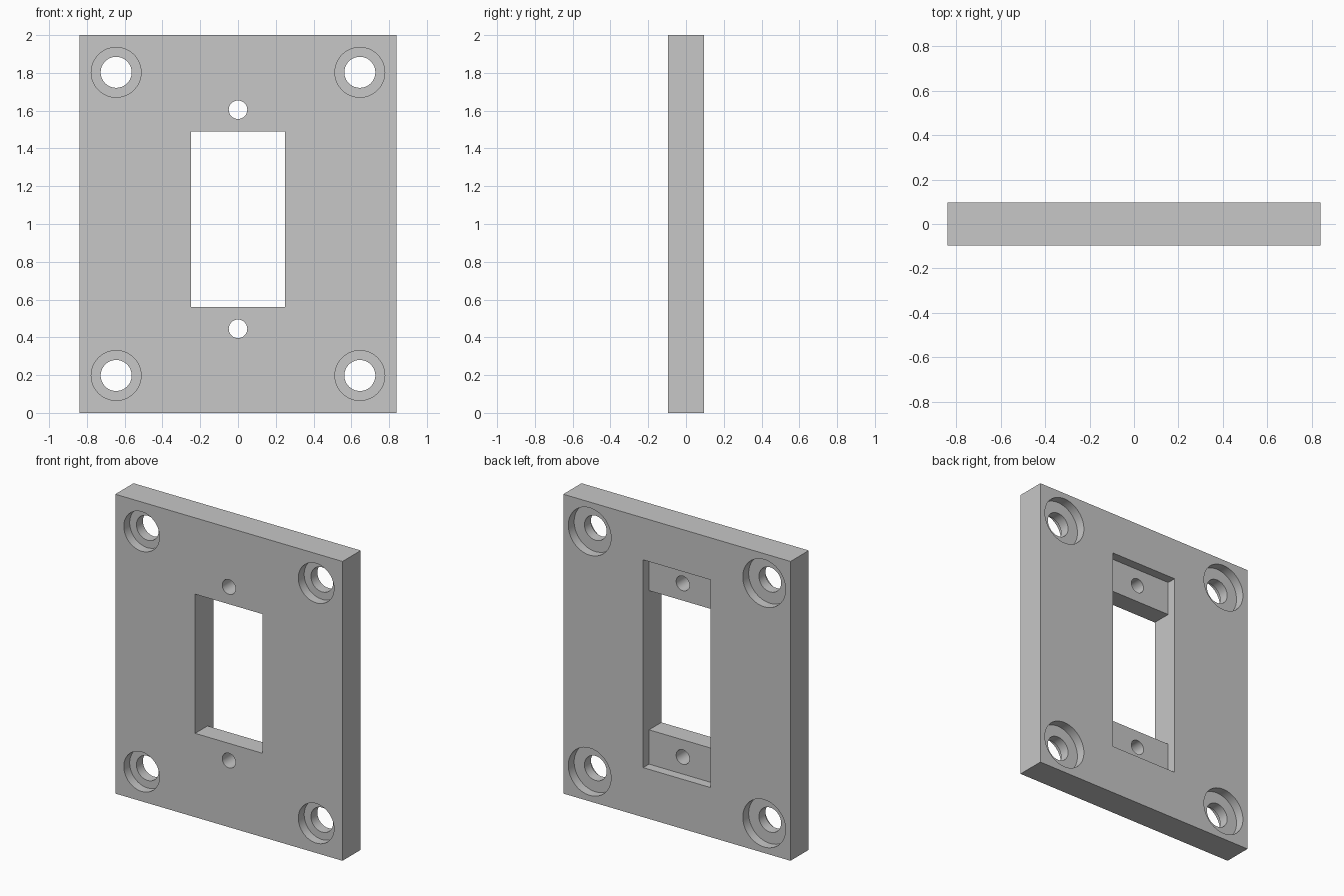
import bpy
from math import pi

if "Cube" in bpy.data.objects:
    bpy.data.objects.remove(bpy.data.objects["Cube"], do_unlink=True)

HALF_T = 0.096          # half plate thickness
STEP = 0.062            # depth of every recess
WINDOW_Z = 1.025        # middle of the window

# Plain grey material
grey = bpy.data.materials.new("plain_grey")
grey.use_nodes = True
colour = (0.57, 0.57, 0.57, 1)
grey.diffuse_color = colour
grey.node_tree.nodes["Principled BSDF"].inputs["Base Color"].default_value = colour


def block(name, size, location):
    bpy.ops.mesh.primitive_cube_add(size=1, location=location)
    obj = bpy.context.object
    obj.name = name
    obj.scale = size
    bpy.ops.object.transform_apply(location=False, rotation=False, scale=True)
    obj.data.materials.append(grey)
    return obj


def drill(name, radius, x, z, y0, y1):
    """Cylinder along y, from y0 to y1."""
    bpy.ops.mesh.primitive_cylinder_add(
        vertices=64, radius=radius, depth=y1 - y0,
        location=(x, (y0 + y1) / 2, z), rotation=(pi / 2, 0, 0))
    obj = bpy.context.object
    obj.name = name
    obj.data.materials.append(grey)
    return obj


plate = block("mounting_plate", (1.68, 2 * HALF_T, 2), (0, 0, 1))

# Window through the plate, with a taller recess on the back
cutters = [
    block("back_recess_cutter", (0.498, 0.2, 1.388),
          (0, HALF_T - STEP + 0.1, WINDOW_Z)),
    block("window_cutter", (0.498, 0.6, 0.93), (0, 0, WINDOW_Z)),
]

# Small screw holes above and below the window
for z in (WINDOW_Z - 0.58, WINDOW_Z + 0.58):
    cutters.append(drill("screw_hole_cutter", 0.049, 0, z, -0.3, 0.3))

# Corner holes, counterbored on both faces
for x in (-0.645, 0.645):
    for z in (0.198, 1.803):
        cutters += [
            drill("front_bore_cutter", 0.132, x, z, -0.3, STEP - HALF_T),
            drill("back_bore_cutter", 0.158, x, z, HALF_T - STEP, 0.3),
            drill("corner_hole_cutter", 0.082, x, z, -0.4, 0.4),
        ]

# Cut everything out of the plate
bpy.ops.object.select_all(action="DESELECT")
plate.select_set(True)
bpy.context.view_layer.objects.active = plate
for cutter in cutters:
    cut = plate.modifiers.new("cut", "BOOLEAN")
    cut.operation = "DIFFERENCE"
    cut.solver = "EXACT"
    cut.object = cutter
    bpy.ops.object.modifier_apply(modifier=cut.name)
for cutter in cutters:
    bpy.data.objects.remove(cutter, do_unlink=True)

bpy.ops.object.shade_smooth_by_angle(angle=pi / 6)
